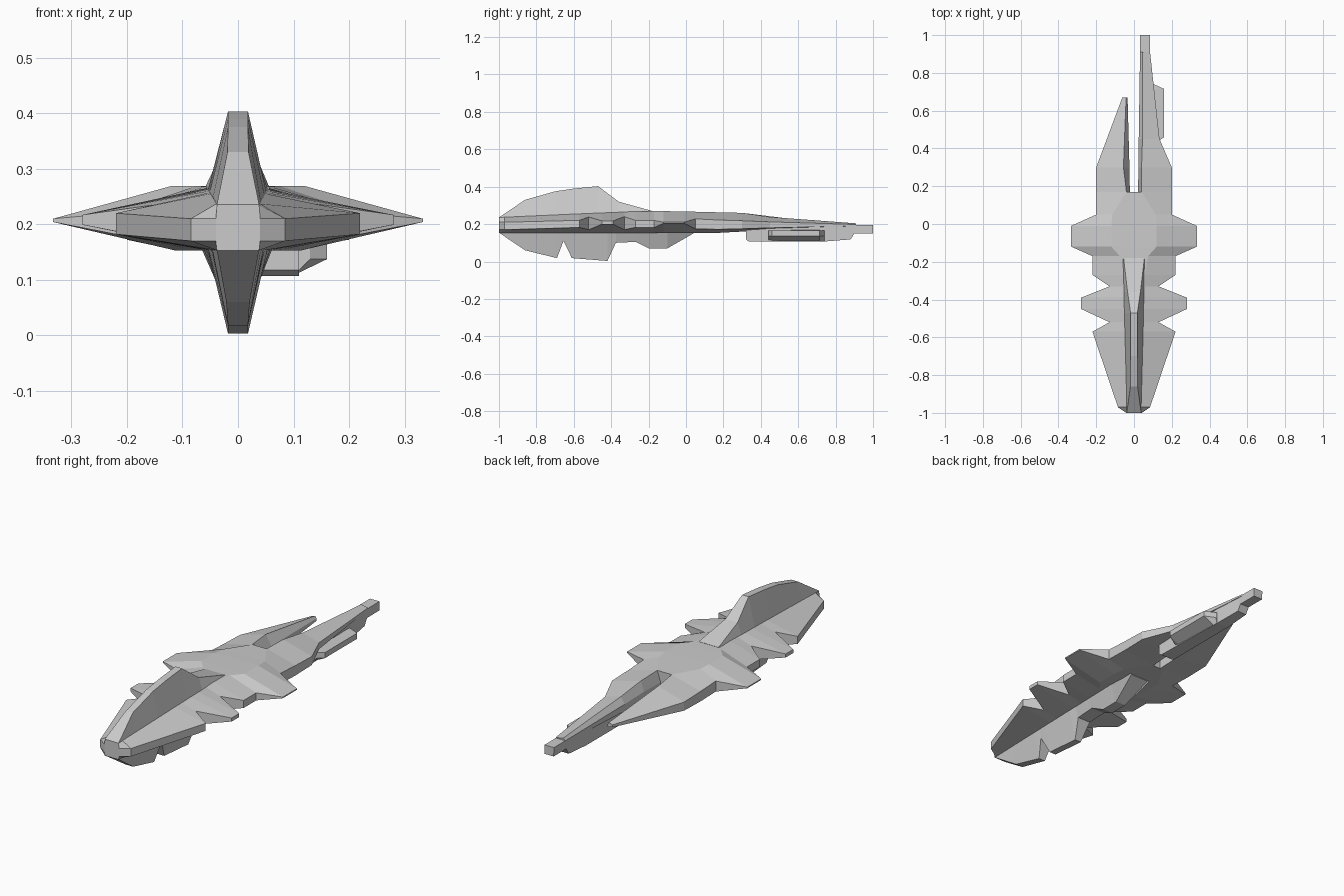
import bpy, bmesh


def loft(name, stations):
    """Skin a list of (y, [(x, z), ...]) cross-sections and cap both ends."""
    bm = bmesh.new()
    rings = [[bm.verts.new((x, y, z)) for x, z in pts] for y, pts in stations]
    n = len(rings[0])
    for a, b in zip(rings, rings[1:]):
        for i in range(n):
            j = (i + 1) % n
            bm.faces.new((a[i], a[j], b[j], b[i]))
    bm.faces.new(rings[0])
    bm.faces.new(rings[-1])
    bmesh.ops.remove_doubles(bm, verts=bm.verts, dist=0.0002)
    bmesh.ops.recalc_face_normals(bm, faces=bm.faces)
    mesh = bpy.data.meshes.new(name)
    bm.to_mesh(mesh)
    bm.free()
    obj = bpy.data.objects.new(name, mesh)
    bpy.context.collection.objects.link(obj)
    return obj


def mirrored(half):
    return half + [(-x, z) for x, z in reversed(half)]


# Main hull: y, deck half-width, deck z, edge half-width, edge top z, edge bottom z
hull = [
    (-1.00, .038, .235, .040, .210, .170),
    (-.97, .039, .237, .085, .210, .170),
    (-.57, .050, .255, .220, .220, .182),
    (-.52, .052, .257, .130, .238, .170),
    (-.45, .053, .260, .280, .217, .199),
    (-.39, .055, .262, .280, .217, .199),
    (-.33, .057, .265, .130, .240, .170),
    (-.27, .058, .268, .220, .220, .182),
    (-.17, .075, .269, .220, .220, .182),
    (-.12, .120, .269, .333, .210, .204),
    (-.01, .120, .268, .333, .210, .204),
    (.05, .115, .266, .200, .228, .175),
    (.17, .040, .263, .200, .222, .172),
]
loft("hull", [(y, mirrored([(w, zt), (e, et), (e, eb), (max(w * .95, .038), .153)]))
              for y, w, zt, e, et, eb in hull])

# Dorsal fin: y, crest z, crest half-width
dorsal = [(-1, .236, .038), (-.86, .33, .019), (-.70, .375, .018), (-.60, .39, .018),
          (-.47, .403, .018), (-.36, .32, .034), (-.18, .27, .055)]
# Ventral fin with its notches
ventral = [(-1, .154, .038), (-.86, .06, .021), (-.69, .018, .018), (-.655, .11, .036),
           (-.61, .018, .018), (-.42, .003, .018), (-.375, .10, .036), (-.27, .105, .038),
           (-.20, .07, .028), (-.10, .07, .028), (.04, .15, .05)]


def fin(name, profile, base_z, slope):
    loft(name, [(y, mirrored([(.038 + .027 * (y + 1), base_z + slope * (y + 1)), (w, z)]))
                for y, z, w in profile])


fin("dorsal_fin", dorsal, .232, .04)
fin("ventral_fin", ventral, .157, 0)


# Rear prongs: y, inner x, ridge x, ridge z, outer x, edge top z, edge bottom z, belly z
def prong(name, side, stations):
    loft(name, [(y, [(side * x, z) for x, z in
                     [(xi, zb), (xi, (zt + zb) / 2), (xr, zt), (xo, et), (xo, eb), (xr, zb)]])
                for y, xi, xr, zt, xo, et, eb, zb in stations])


prong("long_prong", 1, [
    (.17, .022, .040, .263, .200, .222, .172, .153),
    (.30, .023, .040, .260, .200, .218, .175, .160),
    (.45, .025, .045, .238, .135, .212, .180, .170),
    (.91, .032, .045, .204, .085, .198, .190, .185)])
prong("short_prong", -1, [
    (.17, .022, .040, .263, .200, .222, .172, .153),
    (.30, .024, .056, .260, .200, .218, .175, .160),
    (.67, .034, .042, .215, .062, .208, .196, .192)])

# Barrel under the long prong, stepping up to the muzzle
loft("barrel", [(y, [(.032, top), (w, top), (w, low), (.034, low)])
                for y, w, top, low in [(.32, .11, .20, .118), (.335, .11, .20, .107),
                                       (.74, .10, .19, .107), (.88, .086, .19, .118),
                                       (.90, .085, .195, .15), (1.0, .084, .195, .15)]])

# Pod on the side of the barrel
loft("side_pod", [(y, [(.08, .168), (w, .165), (w, .137), (.10, .108), (.08, .108)])
                  for y, w in [(.44, .13), (.46, .16), (.715, .16), (.74, .106)]])
